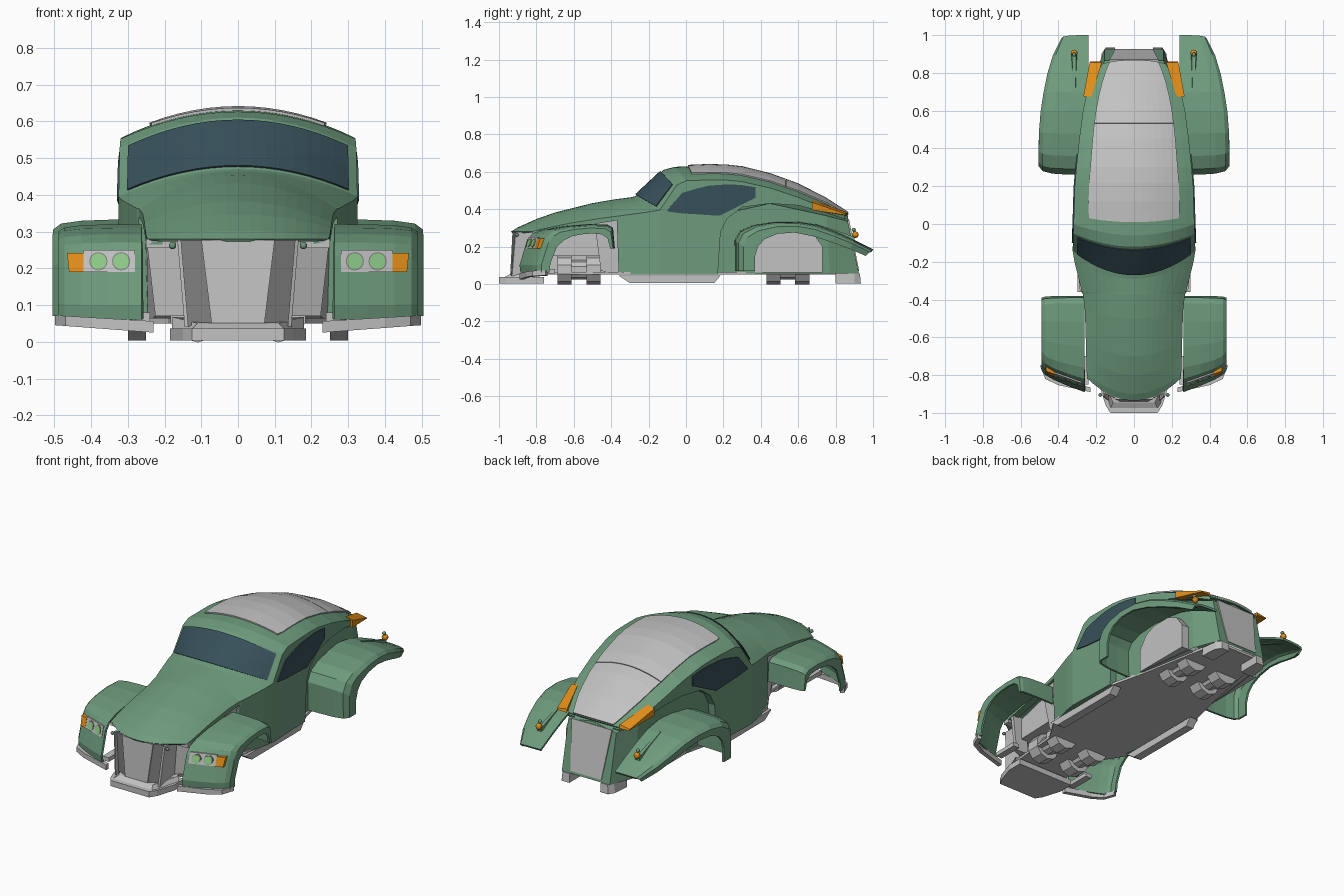
import bpy, bmesh, math

def material(name, r, g, b):
    m = bpy.data.materials.new(name)
    m.diffuse_color = (r, g, b, 1)
    return m

GREEN = material("body green", .155, .33, .205)
GREY = material("light grey", .54, .54, .54)
DARK = material("dark grey", .22, .22, .22)
GLASS = material("window glass", .038, .08, .1)
ORANGE = material("orange", .75, .27, .01)
LAMP = material("lamp green", .27, .6, .25)

def mesh(name, verts, faces, mat, mirror=False, solid=0, offset=-1):
    bm = bmesh.new()
    vs = [bm.verts.new(v) for v in verts]
    for f in faces:
        bm.faces.new([vs[i] for i in f])
    bmesh.ops.recalc_face_normals(bm, faces=bm.faces)
    me = bpy.data.meshes.new(name)
    bm.to_mesh(me)
    bm.free()
    me.materials.append(mat)
    ob = bpy.data.objects.new(name, me)
    bpy.context.collection.objects.link(ob)
    if solid:
        mod = ob.modifiers.new("thickness", 'SOLIDIFY')
        mod.thickness, mod.offset = solid, offset
    if mirror:
        ob.modifiers.new("mirror", 'MIRROR').use_mirror_merge = False
    return ob

def loft(name, rows, mat, caps=False, **kw):
    n = len(rows[0])
    faces = [(i*n+j, i*n+j+1, (i+1)*n+j+1, (i+1)*n+j)
             for i in range(len(rows)-1) for j in range(n-1)]
    if caps:
        faces += [tuple(range(n)), tuple(range((len(rows)-1)*n, len(rows)*n))]
    return mesh(name, [p for r in rows for p in r], faces, mat, **kw)

def prism(name, a, b, mat, mirror=False):
    n = len(a)
    faces = [(i, (i+1) % n, n+(i+1) % n, n+i) for i in range(n)]
    return mesh(name, a+b, faces+[tuple(range(n)), tuple(range(n, 2*n))], mat, mirror)

def box(name, x0, x1, y0, y1, z0, z1, mat, mirror=False):
    q = [(x0, y0), (x1, y0), (x1, y1), (x0, y1)]
    return prism(name, [(x, y, z0) for x, y in q], [(x, y, z1) for x, y in q], mat, mirror)

def slab(name, half, z0, z1, mat):
    q = half + [(-x, y) for x, y in reversed(half)]
    return prism(name, [(x, y, z0) for x, y in q], [(x, y, z1) for x, y in q], mat)

def rod(name, x, y0, y1, z, r, mat):
    c = [(x+r*math.cos((k+.5)*math.pi/5), z+r*math.sin((k+.5)*math.pi/5)) for k in range(10)]
    return prism(name, [(p, y0, h) for p, h in c], [(p, y1, h) for p, h in c], mat, True)

def ball(name, x, y, z, r, mat):
    return loft(name, [[(x+r*math.sin(a*math.pi/8)*math.cos(k*math.pi/6),
                         y+r*math.sin(a*math.pi/8)*math.sin(k*math.pi/6),
                         z+r*math.cos(a*math.pi/8)) for k in range(13)]
                       for a in (.1, 1, 2, 3, 4, 5, 6, 7, 7.9)], mat, mirror=True)

# Body shell stations: centre y, edge y, centre z, edge z, half width, lower edge z
ST = [(-.935, -.82, .28, .28, .245, .265), (-.9, -.79, .302, .288, .25, .268),
      (-.8, -.7, .347, .308, .253, .285), (-.7, -.62, .382, .325, .255, .3),
      (-.5, -.46, .432, .35, .26, .325), (-.37, -.37, .454, .362, .27, .34),
      (-.36, -.36, .455, .363, .275, .05), (-.29, -.2, .464, .385, .315, .05),
      (-.27, -.14, .47, .395, .325, .05), (-.12, -.05, .61, .528, .322, .05),
      (-.06, 0, .626, .552, .32, .05), (.12, .12, .634, .556, .316, .05),
      (.17, .17, .633, .556, .315, .05), (.185, .185, .632, .556, .315, .28),
      (.22, .22, .631, .555, .312, .35), (.3, .3, .622, .547, .305, .41),
      (.45, .45, .585, .513, .29, .43), (.6, .6, .53, .463, .27, .42),
      (.75, .75, .453, .403, .238, .38), (.87, .85, .375, .365, .165, .345)]

def lerp_station(key, val):
    for a, b in zip(ST, ST[1:]):
        if a[key] <= val <= b[key]:
            t = (val-a[key])/(b[key]-a[key])
            return [p+(q-p)*t for p, q in zip(a, b)]
    return list(ST[-1])

def arc(st, s, dy=0, dz=0):
    yc, ye, zc, ze, w, _ = st
    return (w*s, yc+(ye-yc)*s*s+dy, zc+(ze-zc)*s*s+dz)

rows = []
for st in ST:
    _, ye, _, ze, w, zb = st
    side = [(w, ye, (ze+zb)/2), (w, ye, zb), (w-.04, ye, zb)]
    rows.append([(-x, y, z) for x, y, z in reversed(side)]
                + [arc(st, k/8) for k in range(-8, 9)] + side)
loft("body_shell", rows, GREEN, solid=.008)

# Recessed rear quarters, closed at the tail
q = [(.17, .17, .4, .275), (.45, .45, .46, .255), (.75, .77, .395, .215), (.865, .925, .365, .155)]
loft("rear_quarters", [[(-w, yb, .055), (-w, y, zt-.03), (0, y, zt), (w, y, zt-.03), (w, yb, .055)]
                       for y, yb, zt, w in q], GREEN, caps=True)
prism("rear_panel", [(-.13, .86, .345), (.13, .86, .345), (.1, .91, .07), (-.1, .91, .07)],
      [(-.13, .871, .348), (.13, .871, .348), (.1, .926, .07), (-.1, .926, .07)], GREY)

# Windshield and side windows
a, b = ST[8], ST[9]
loft("windshield", [[arc([p+(r-p)*t for p, r in zip(a, b)], s*.925/8, -.004, .004)
                     for s in range(-8, 9)] for t in (.03, .5, .92)], GLASS, solid=.005, offset=0)
win = [(-.1, .388, .394), (-.05, .381, .452), (-.02, .377, .487), (.05, .373, .508), (.12, .368, .525),
       (.18, .365, .53), (.25, .4, .532), (.3, .425, .528), (.37, .46, .517)]
loft("side_window", [[(lerp_station(1, y)[4]+.003, y, z) for z in (lo, hi)] for y, lo, hi in win],
     GLASS, mirror=True, solid=.006, offset=0)

# Light roof panels, split by a seam
def roof_panel(name, cols):
    out = []
    for y, hw in cols:
        st = lerp_station(0, y)
        out.append([arc(st, k/6*hw/st[4], 0, .003) for k in range(-6, 7)])
    loft(name, out, GREY, solid=.009, offset=0)
roof_panel("roof_panel_front", [(.01, .235), (.06, .24), (.12, .239), (.22, .236), (.3, .23), (.45, .218), (.53, .21)])
roof_panel("roof_panel_rear", [(.534, .209), (.6, .2), (.68, .185), (.75, .168), (.81, .15), (.867, .13)])

# Fenders: rows of outer y,z, arch edge y,z, outer x, forward sweep
def fender(name, xi, data):
    out = []
    for oy, oz, ey, ez, xo, k in data:
        out.append([(xi+(xo-xi)*f, oy+(ey-oy)*t+k*(xo-xi)*f*(1-t), oz+(ez-oz)*t)
                    for f, t in ((0, 0), (.4, .01), (.72, .06), (.92, .18), (1, .42), (1, 1))])
    loft(name, out, GREEN, mirror=True, solid=.012)

fender("front_fender", .262, [
    (-.885, .06, -.73, .06, .49, .36), (-.89, .1, -.725, .11, .49, .36), (-.85, .235, -.69, .2, .49, .36),
    (-.82, .27, -.65, .235, .49, .3), (-.76, .292, -.61, .255, .49, .2), (-.65, .31, -.56, .265, .49, .1),
    (-.52, .32, -.5, .27, .49, 0), (-.42, .318, -.45, .265, .49, 0), (-.39, .3, -.42, .245, .49, 0),
    (-.38, .19, -.405, .19, .49, 0)])
fender("rear_fender", .24, [
    (.262, .07, .37, .07, .505, 0), (.26, .235, .37, .15, .505, 0), (.29, .285, .385, .2, .505, 0),
    (.36, .315, .42, .24, .505, 0), (.48, .333, .49, .268, .503, 0), (.6, .333, .58, .275, .495, 0),
    (.7, .317, .68, .255, .48, 0), (.8, .28, .78, .222, .46, 0), (.9, .235, .88, .185, .43, 0),
    (1.0, .185, .96, .15, .385, 0)])

# Headlamp plates and lamps lying on the swept fender front
def front(x, z, d):
    return (x, -.89+(z-.1)*.296+.36*(x-.262)-d, z)

def lamp(name, pts, mat, d0, d1):
    prism(name, [front(x, z, d0) for x, z in pts], [front(x, z, d1) for x, z in pts], mat, True)

lamp("lamp_plate", [(.28, .19), (.42, .19), (.42, .25), (.28, .25)], GREY, -.005, .003)
lamp("turn_signal", [(.42, .19), (.46, .19), (.465, .242), (.42, .242)], ORANGE, -.018, .004)
for cx in (.318, .38):
    for nm, r, m, d in (("lamp_ring", .025, DARK, .005), ("headlamp", .022, LAMP, .008)):
        lamp(nm, [(cx+r*math.cos(k*math.pi/8), .219+r*math.sin(k*math.pi/8)) for k in range(16)], m, 0, d)

# Front corner bumpers
cb = [(.23, -.89), (.4, -.853), (.47, -.82), (.498, -.75)]
loop = cb + [(.478, -.74), (.455, -.8), (.39, -.83), (.23, -.865)]
prism("corner_bumper", [(x, y, .025+.075*(x-.23)) for x, y in loop],
      [(x, y, .056+.06*(x-.23)) for x, y in loop], GREY, True)
box("bumper_bracket", .24, .28, -.85, -.7, .056, .08, GREY, True)

# Grille, front bumper and engine bay
prism("grille_centre", [(-.072, -.94, .05), (.072, -.94, .05), (.072, -.8, .05), (-.072, -.8, .05)],
      [(-.1, -.928, .277), (.1, -.928, .277), (.1, -.8, .277), (-.1, -.8, .277)], GREY)
prism("grille_side", [(.07, -.936, .04), (.135, -.908, .04), (.135, -.8, .04), (.07, -.8, .04)],
      [(.098, -.924, .277), (.155, -.898, .277), (.155, -.8, .277), (.098, -.8, .277)], DARK, True)
prism("grille_frame", [(.135, -.935, .04), (.145, -.93, .04), (.145, -.78, .04), (.135, -.78, .04)],
      [(.155, -.915, .277), (.165, -.91, .277), (.165, -.78, .277), (.155, -.78, .277)], GREY, True)
prism("front_shield", [(.14, -.8, .07), (.225, -.76, .07), (.225, -.74, .07), (.14, -.74, .07)],
      [(.16, -.8, .285), (.25, -.76, .285), (.25, -.74, .285), (.16, -.74, .285)], GREY, True)
slab("front_bumper", [(.125, -1.0), (.15, -.96), (.185, -.85), (.185, -.76)], .003, .036, GREY)
prism("bumper_lip", [(-.13, -.985, .03), (.13, -.985, .03), (.18, -.8, .03), (-.18, -.8, .03)],
      [(-.11, -.945, .05), (.11, -.945, .05), (.18, -.8, .068), (-.18, -.8, .068)], GREY)
prism("engine_bay_front", [(-.19, -.76, .15), (.19, -.76, .15), (.2, -.44, .15), (-.2, -.44, .15)],
      [(-.19, -.76, .27), (.19, -.76, .27), (.2, -.44, .345), (-.2, -.44, .345)], GREY)
box("engine_bay_core", -.1, .1, -.8, -.35, .06, .16, GREY)
prism("engine_bay_rear", [(-.225, -.455, .07), (.225, -.455, .07), (.245, -.35, .05), (-.245, -.35, .05)],
      [(-.25, -.49, .335), (.25, -.49, .335), (.255, -.35, .355), (-.255, -.35, .355)], GREY)
box("side_bracket", .17, .25, -.82, -.78, .255, .28, GREY, True)
ball("front_marker", .178, -.905, .262, .01, GREEN)

# Floor, sills and rear wheel wells
slab("floor", [(.16, -.84), (.19, -.5), (.29, -.34), (.3, .17), (.25, .38), (.15, .9)], .05, .065, GREY)
sill = [(-.36, .045), (-.3, .004), (.15, .004), (.185, .045)]
prism("sill", [(.25, *p) for p in sill], [(.3, *p) for p in sill], GREY, True)
well = [(.37, .06), (.37, .2), (.42, .27), (.49, .3), (.61, .3), (.68, .27), (.73, .2), (.73, .06)]
prism("wheel_well", [(.17, *p) for p in well], [(.266, *p) for p in well], GREY, True)

# Axle mounts: paired drums running fore and aft
for nm, yc in (("front_axle", -.572), ("rear_axle", .545)):
    rod(nm+"_core", .11, yc-.09, yc+.09, .076, .052, GREY)
    for dy in (-.077, .077):
        rod(nm+"_drum", .11, yc+dy-.038, yc+dy+.038, .076, .078, GREY)

# Rear bumper corners, tail lights and fender markers
prism("rear_bumper", [(.1, .8, .003), (.18, .8, .003), (.172, .9, .003), (.15, .935, .003), (.1, .935, .003)],
      [(.1, .8, .055), (.178, .8, .055), (.165, .9, .055), (.145, .93, .055), (.1, .93, .055)], GREY, True)
prism("tail_light", [(.225, .675, .448), (.268, .675, .436), (.268, .675, .395), (.225, .675, .395)],
      [(.17, .855, .386), (.235, .855, .374), (.232, .86, .367), (.17, .86, .365)], ORANGE, True)
prism("fender_ridge", [(.31, .69, .305), (.322, .69, .305), (.322, .69, .323), (.31, .69, .323)],
      [(.298, .9, .22), (.336, .9, .22), (.328, .9, .252), (.306, .9, .252)], GREEN, True)
ball("fender_marker", .317, .905, .263, .018, ORANGE)
ball("marker_tip", .317, .897, .289, .011, GREEN)
